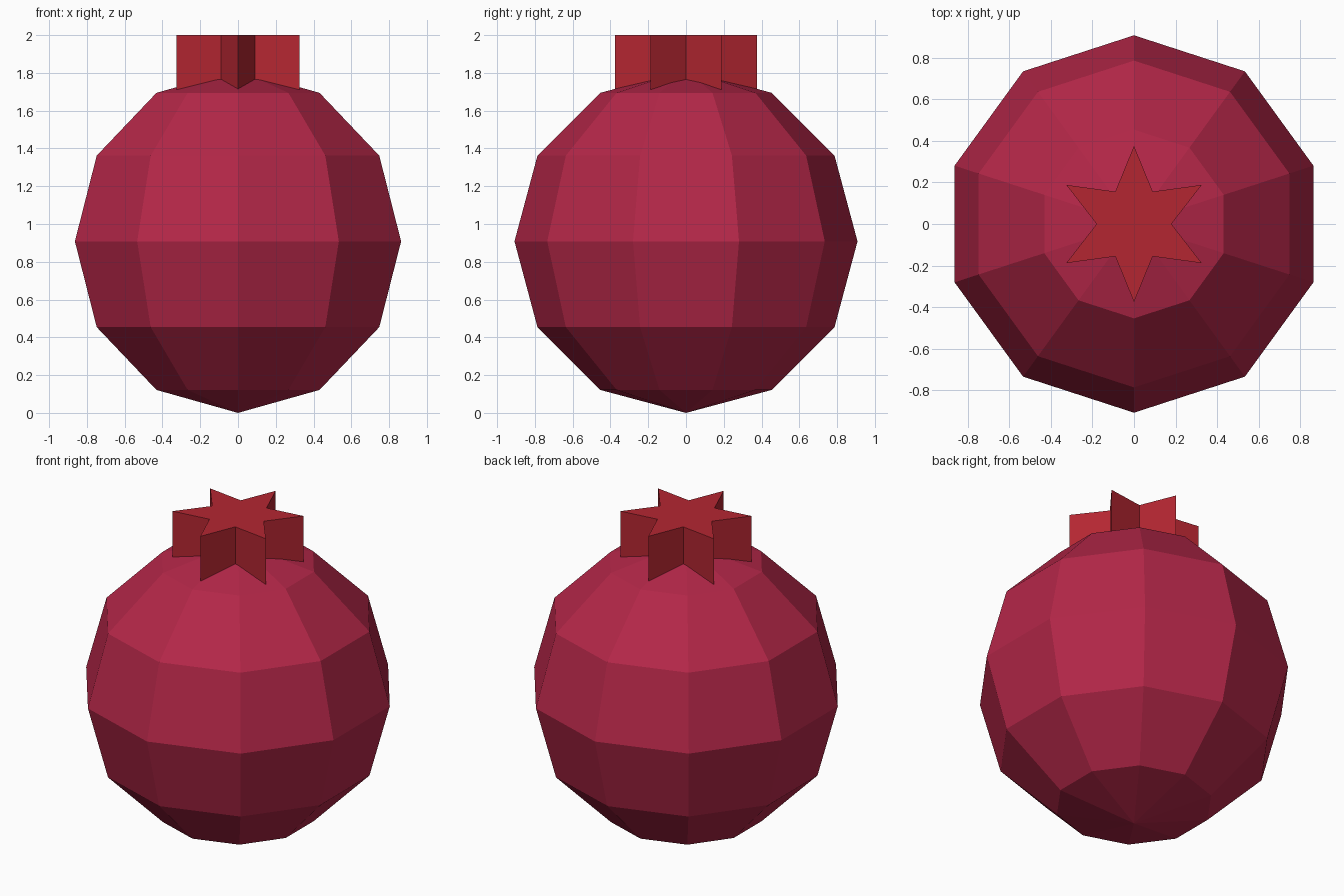
import bpy
import bmesh
from math import sin, cos, pi

cube = bpy.data.objects.get("Cube")
if cube:
    bpy.data.objects.remove(cube, do_unlink=True)

RADIUS = 0.908


def make_material(name, rgb):
    mat = bpy.data.materials.new(name)
    mat.use_nodes = True
    color = (*rgb, 1)
    mat.diffuse_color = color
    bsdf = next(n for n in mat.node_tree.nodes if n.type == 'BSDF_PRINCIPLED')
    bsdf.inputs["Base Color"].default_value = color
    return mat


def add_part(name, bm, mat):
    bmesh.ops.recalc_face_normals(bm, faces=bm.faces[:])
    mesh = bpy.data.meshes.new(name)
    bm.to_mesh(mesh)
    bm.free()
    mesh.materials.append(mat)
    obj = bpy.data.objects.new(name, mesh)
    bpy.context.collection.objects.link(obj)
    return obj


# Faceted round body: half-circle profile spun around z, corners on the y axis
bm = bmesh.new()
rings, sides = 6, 10
profile = [bm.verts.new((0, -RADIUS * sin(pi * i / rings), RADIUS * (1 - cos(pi * i / rings))))
           for i in range(rings + 1)]
edges = [bm.edges.new(pair) for pair in zip(profile, profile[1:])]
bmesh.ops.spin(bm, geom=profile + edges, cent=(0, 0, 0), axis=(0, 0, 1),
               angle=2 * pi, steps=sides)
bmesh.ops.remove_doubles(bm, verts=bm.verts[:], dist=0.001)
add_part("fruit_body", bm, make_material("crimson skin", (0.456, 0.020, 0.065)))

# Six-pointed star crown, sunk into the top of the body
bm = bmesh.new()
outline = []
for i in range(12):
    r = 0.18 if i % 2 else 0.376
    a = pi / 2 + i * pi / 6
    outline.append(bm.verts.new((r * cos(a), r * sin(a), 1.65)))
base = bm.faces.new(outline)
top = bmesh.ops.extrude_face_region(bm, geom=[base], use_keep_orig=True)
bmesh.ops.translate(bm, vec=(0, 0, 0.35),
                    verts=[v for v in top["geom"] if isinstance(v, bmesh.types.BMVert)])
add_part("star_crown", bm, make_material("red crown", (0.456, 0.0195, 0.031)))
